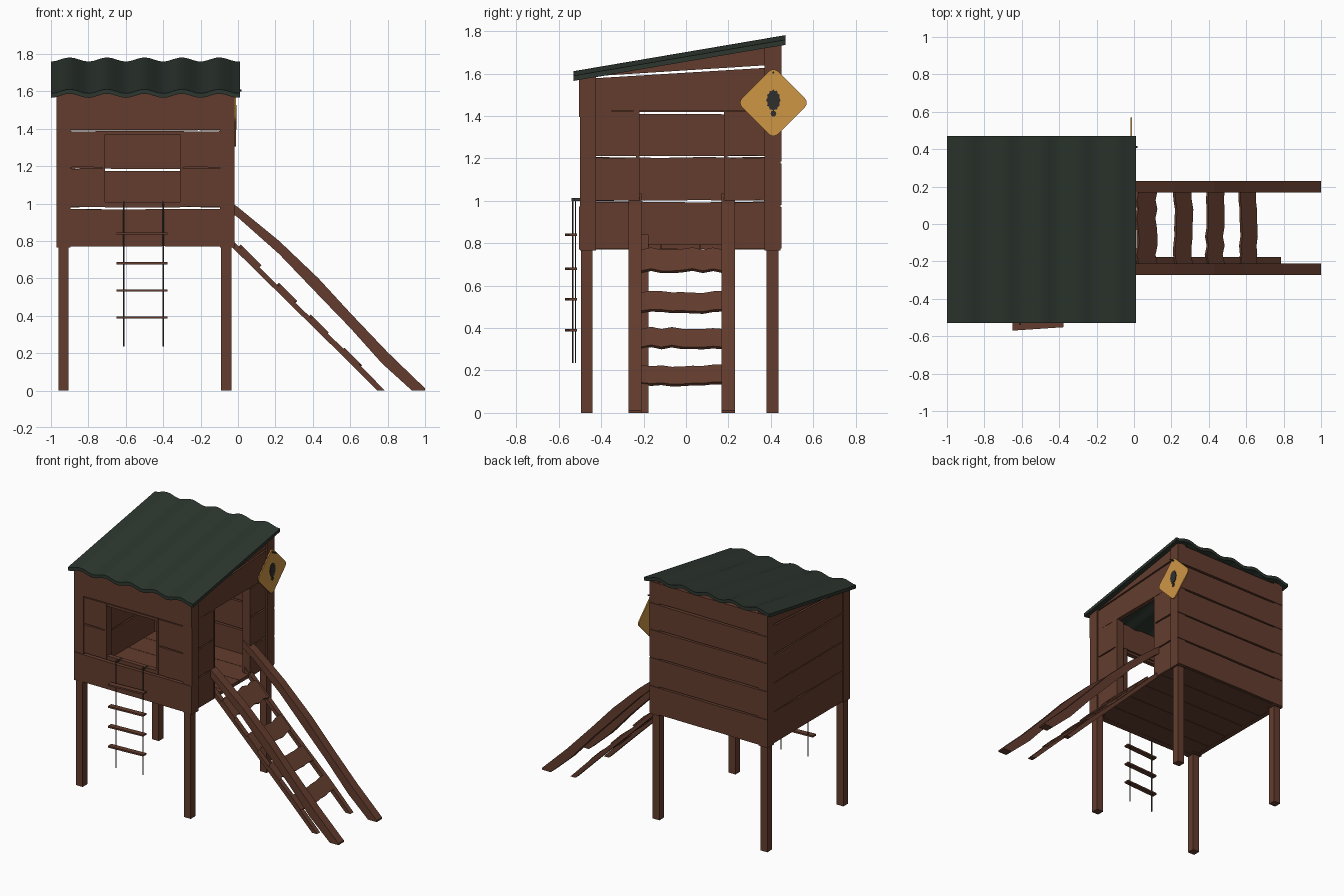
import bpy, bmesh, math, random

if "Cube" in bpy.data.objects:
    bpy.data.objects.remove(bpy.data.objects["Cube"])
random.seed(4)


def material(name, rgb):
    m = bpy.data.materials.new(name)
    m.diffuse_color = (*rgb, 1)
    m.use_nodes = True
    m.node_tree.nodes["Principled BSDF"].inputs["Base Color"].default_value = m.diffuse_color
    return m


WOOD = material("brown wood", (0.125, 0.046, 0.027))
GREEN = material("dark green roofing", (0.026, 0.037, 0.028))
YELLOW = material("amber sign", (0.62, 0.305, 0.06))
DARK = material("dark paint", (0.028, 0.03, 0.026))
ROPE = material("dark rope", (0.05, 0.04, 0.032))


def loft(name, rings, mat):
    """Closed solid through a list of equal-sized vertex rings."""
    bm = bmesh.new()
    vs = [[bm.verts.new(p) for p in r] for r in rings]
    n = len(vs[0])
    for a, b in zip(vs, vs[1:]):
        for i in range(n):
            j = (i + 1) % n
            bm.faces.new((a[i], a[j], b[j], b[i]))
    bm.faces.new(vs[0])
    bm.faces.new(vs[-1])
    bmesh.ops.recalc_face_normals(bm, faces=bm.faces)
    me = bpy.data.meshes.new(name)
    bm.to_mesh(me)
    bm.free()
    me.materials.append(mat)
    ob = bpy.data.objects.new(name, me)
    bpy.context.collection.objects.link(ob)
    return ob


def prism(name, pts, axis, a, b, mat=WOOD):
    """Extrude a 2D outline along one axis from a to b."""
    k = "xyz".index(axis)

    def put(p, v):
        q = list(p)
        q.insert(k, v)
        return q
    return loft(name, [[put(p, v) for p in pts] for v in (a, b)], mat)


def box(name, x0, x1, y0, y1, z0, z1, mat=WOOD):
    return prism(name, [(x0, y0), (x1, y0), (x1, y1), (x0, y1)], "z", z0, z1, mat)


def plank(name, u0, u1, z0, z1, axis, a, b):
    """Upright board with slightly uneven long edges."""
    n = 5
    us = [u0 + (u1 - u0) * i / n for i in range(n + 1)]

    def j(i):
        return 0 if i in (0, n) else random.uniform(0, 0.004)
    pts = [(u, z0 + j(i)) for i, u in enumerate(us)]
    pts += [(u, z1 - j(i)) for i, u in reversed(list(enumerate(us)))]
    return prism(name, pts, axis, a, b)


def roof_z(y):
    return 1.60 + 0.17 * (y + 0.53)


def under(y):
    return roof_z(y) - 0.02


# legs and corner posts
for x0, x1, px in ((-0.96, -0.905, -0.97), (-0.09, -0.035, -0.095)):
    for y0, y1, py in ((-0.495, -0.44, -0.5), (0.38, 0.435, 0.37)):
        box("leg", x0, x1, y0, y1, 0, 0.78)
        e = py + 0.075
        prism("corner_post", [(py, 0.765), (e, 0.765), (e, under(e)), (py, under(py))],
              "x", px, px + 0.075)

# floor boards
for i in range(5):
    y = -0.485 + i * 0.184
    box("floor_board", -0.955, -0.035, y, y + 0.181, 0.772, 0.797)

# front wall with window opening
G = 0.005
FY = (-0.496, -0.462)
plank("front_bottom_board", -0.97, -0.02, 0.77, 0.972, "y", -0.504, -0.462)
for a, b in ((-0.91, -0.71), (-0.31, -0.08)):
    plank("front_board", a, b, 0.98, 1.188, "y", *FY)
    plank("front_board", a, b, 1.192, 1.388, "y", *FY)
box("window_sill", -0.71, -0.31, *FY, 0.98, 1.008)
box("window_head", -0.71, -0.31, *FY, 1.37, 1.388)
plank("front_top_board", -0.97, -0.02, 1.394, 1.59, "y", -0.504, -0.462)
for x in (-0.725, -0.31):
    box("window_frame_side", x, x + 0.015, -0.5, -0.44, 0.985, 1.387)

# back wall
rows = [0.77, 0.975, 1.18, 1.385, 1.58, 1.735]
for z0, z1 in zip(rows, rows[1:]):
    plank("back_board", -0.97, -0.02, z0 + 0.004, z1 - 0.004, "y", 0.41, 0.45)


# slanted boards at the top of both side walls
def slanted_top(name, x0, x1, z0):
    ya, yb = -0.44, 0.38
    prism(name, [(ya, z0), (yb, z0), (yb, 1.627), (ya, 1.577)], "x", x0, x1)
    prism(name, [(ya, 1.587), (yb, 1.639), (yb, under(yb)), (ya, under(ya))], "x", x0, x1)


# left wall
LX = (-0.965, -0.93)
lr = [0.77, 1.0, 1.21, 1.414]
for z0, z1 in zip(lr, lr[1:]):
    plank("left_board", -0.44, 0.38, z0, z1 - 0.004, "x", *LX)
slanted_top("left_top_board", *LX, 1.418)

# right wall with doorway
RX = (-0.065, -0.032)
rr = [0.775, 1.0, 1.21, 1.43]
for a, b in ((-0.44, -0.22), (0.18, 0.38)):
    for z0, z1 in zip(rr, rr[1:]):
        plank("right_board", a, b, z0, z1 - G, "x", *RX)
slanted_top("right_top_board", *RX, 1.425)
for y in (-0.235, 0.18):
    box("door_frame_side", -0.09, -0.03, y, y + 0.015, 0.78, 1.42)

# corrugated roof sheet
N = 40
rings = []
for y in (-0.53, 0.47):
    xs = [-1 + 1.01 * i / N for i in range(N + 1)]
    w = [(x, roof_z(y) + 0.011 * -math.cos(math.tau * (x + 1) / 0.2)) for x in xs]
    rings.append([(x, y, z) for x, z in w] + [(x, y, z - 0.024) for x, z in reversed(w)])
roof = loft("roof", rings, GREEN)

# ladder handrails and stringers
hand = [(-0.08, 1.035), (0, 0.98), (0.22, 0.80), (0.43, 0.60), (0.6, 0.415), (0.8, 0.205), (1, 0.012),
        (1, 0), (0.93, 0), (0.77, 0.145), (0.6, 0.335), (0.45, 0.49), (0.22, 0.73), (0, 0.925), (-0.08, 0.98)]
low = [(-0.07, 0.84), (0, 0.775), (0.3, 0.475), (0.6, 0.19), (0.785, 0), (0.745, 0), (0.58, 0.165),
       (0.3, 0.44), (0, 0.735), (-0.07, 0.80)]
for yh, yl in ((-0.272, -0.212), (0.168, 0.172)):
    prism("handrail", hand, "y", yh, yh + 0.062)
    prism("stringer", low, "y", yl, yl + 0.036)

# treads, lying along the slope with a slight wave
for x, z, w in ((0.02, 0.775, 0.10), (0.225, 0.57, 0.087), (0.395, 0.40, 0.085), (0.575, 0.222, 0.082)):
    rings = []
    for i in range(9):
        y = -0.213 + 0.39 * i / 8
        s = random.uniform(-0.006, 0.006)
        a, c, t = x + s, z - s, 0.011
        rings.append([(a, y, c), (a + w, y, c - w), (a + w - t, y, c - w - t), (a - t, y, c - t)])
    loft("tread", rings, WOOD)

# hanging rope ladder
for x, y in ((-0.61, -0.535), (-0.40, -0.521)):
    ring = [(x + 0.004 * math.cos(k * math.tau / 6), y + 0.004 * math.sin(k * math.tau / 6)) for k in range(6)]
    prism("rope", ring, "z", 0.235, 1.01, ROPE)
    box("rope_hook", x - 0.005, x + 0.005, y - 0.004, -0.47, 1.0, 1.012, ROPE)
for z in (0.39, 0.535, 0.68, 0.84):
    prism("rope_rung", [(-0.65, -0.57), (-0.378, -0.552), (-0.378, -0.515), (-0.65, -0.53)],
          "z", z - 0.006, z + 0.006)

# diamond sign with rounded corners
CY, CZ = 0.412, 1.462
pts = []
for k in range(4):
    base = k * math.pi / 2
    for d in (-45, -22, 0, 22, 45):
        t = base + math.radians(d)
        pts.append((CY + 0.127 * math.cos(base) + 0.03 * math.cos(t),
                    CZ + 0.127 * math.sin(base) + 0.03 * math.sin(t)))
prism("sign_plate", pts, "x", -0.020, -0.012, YELLOW)


# plain dark marks on the sign
def mark(name, z, ry, rz, wob):
    ring = []
    for k in range(24):
        t = k * math.tau / 24
        r = 1 - wob * (k % 2)
        ring.append((CY + ry * r * math.cos(t), z + rz * r * math.sin(t)))
    prism(name, ring, "x", -0.014, -0.008, DARK)


mark("sign_mark_large", 1.474, 0.034, 0.052, 0.15)
mark("sign_mark_small", 1.411, 0.014, 0.015, 0.1)

# nail holding the sign
nail = [(CY + 0.005 * math.cos(k * math.tau / 6), 1.604 + 0.005 * math.sin(k * math.tau / 6)) for k in range(6)]
prism("sign_nail", nail, "x", -0.03, 0.02, DARK)

# smooth the roof corrugations, keep sheet edges sharp
bpy.context.view_layer.objects.active = roof
roof.select_set(True)
bpy.ops.object.shade_smooth_by_angle(angle=math.radians(35))
